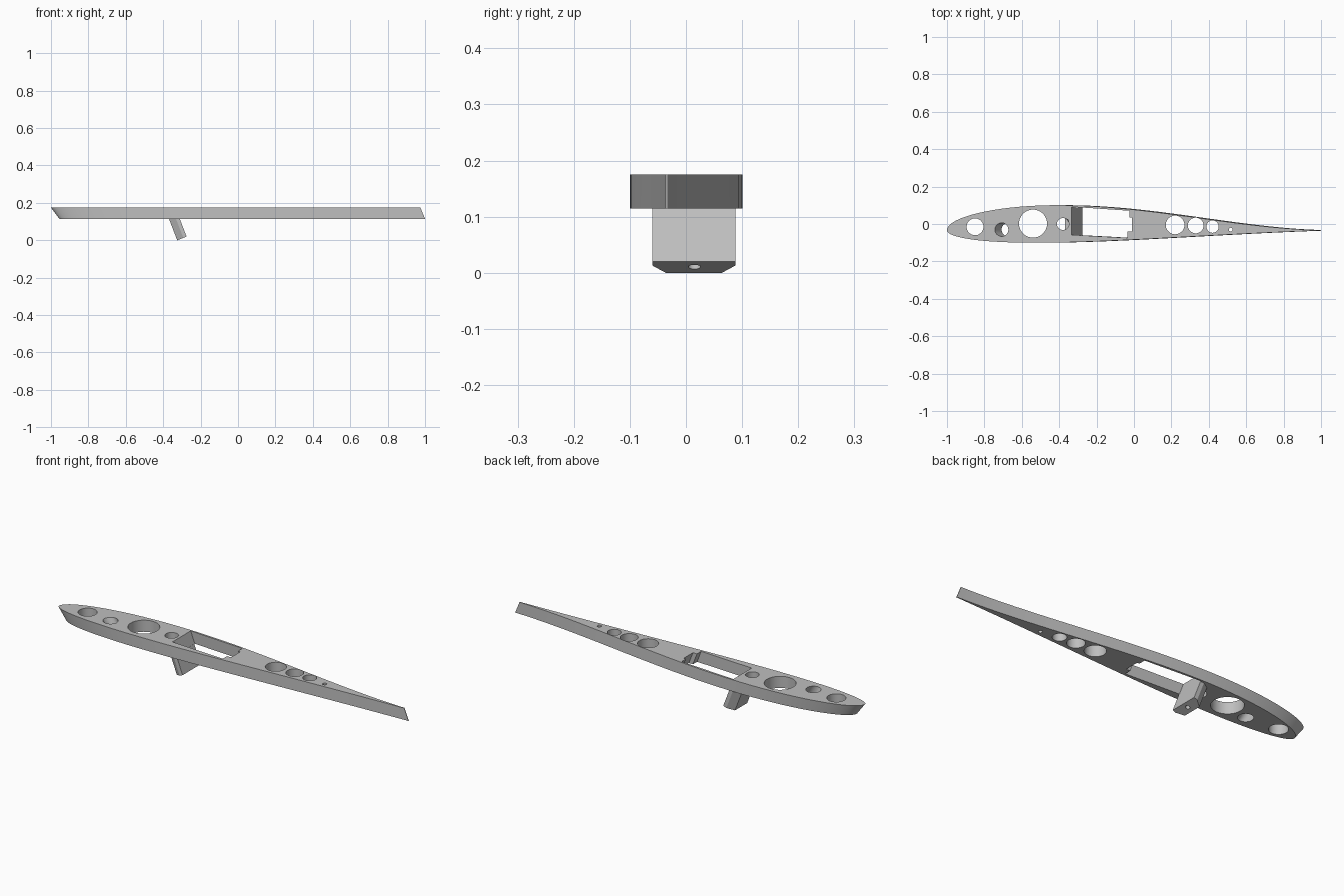
import bpy, bmesh, math
from mathutils import Vector

cube = bpy.data.objects.get("Cube")
if cube:
    bpy.data.objects.remove(cube, do_unlink=True)

grey = bpy.data.materials.new("plain_grey")
grey.use_nodes = True
COLOUR = (0.52, 0.52, 0.52, 1)
grey.diffuse_color = COLOUR
grey.node_tree.nodes["Principled BSDF"].inputs["Base Color"].default_value = COLOUR

TOP, BOTTOM = 0.175, 0.115
LEAN = 0.385                     # x gained per unit of height lost


def prism(name, lower, upper):
    """Solid between two matching rings of points."""
    bm = bmesh.new()
    a = [bm.verts.new(p) for p in lower]
    b = [bm.verts.new(p) for p in upper]
    bm.faces.new(a)
    bm.faces.new(b)
    for i in range(len(a)):
        j = (i + 1) % len(a)
        bm.faces.new((a[i], a[j], b[j], b[i]))
    bmesh.ops.recalc_face_normals(bm, faces=bm.faces)
    mesh = bpy.data.meshes.new(name)
    bm.to_mesh(mesh)
    bm.free()
    mesh.materials.append(grey)
    obj = bpy.data.objects.new(name, mesh)
    bpy.context.collection.objects.link(obj)
    return obj


def leaning_cutter(name, outline, lean, low=0.1, high=0.2):
    """Cutter whose outline is given at the top surface of the rib."""
    def ring(z):
        return [(x + lean * (TOP - z), y, z) for x, y in outline]
    return prism(name, ring(low), ring(high))


def circle(x, y, r, n=40):
    return [(x + r * math.cos(math.tau * i / n), y + r * math.sin(math.tau * i / n))
            for i in range(n)]


def cut(target, cutter):
    bpy.context.view_layer.objects.active = target
    mod = target.modifiers.new("cut", 'BOOLEAN')
    mod.operation, mod.solver, mod.object = 'DIFFERENCE', 'EXACT', cutter
    bpy.ops.object.modifier_apply(modifier=mod.name)
    bpy.data.objects.remove(cutter, do_unlink=True)


# Airfoil outline, as (chord fraction, y)
def upper_y(t):
    return -0.032 + math.sqrt(t) * (1 - t) * (0.325 + 0.218 * t - 0.493 * t * t)


def lower_y(t):
    return -0.034 - math.sqrt(t) * (1 - t) * (0.21 - 0.14 * t) - 0.002 * t


N = 48
steps = [(1 - math.cos(math.pi * i / N)) / 2 for i in range(N + 1)]
outline = [(t, upper_y(t)) for t in steps] + [(t, lower_y(t)) for t in reversed(steps)]

# Rib plate with leaning nose and tail
rib = prism("rib_plate",
            [(-0.955 + 1.955 * t, y, BOTTOM) for t, y in outline],
            [(-1 + 1.975 * t, y, TOP) for t, y in outline])

# Lightening holes
for x, y, r in ((-0.85, -0.015, 0.045), (-0.54, 0.002, 0.075), (-0.38, 0.0, 0.032),
                (0.22, -0.005, 0.05), (0.33, -0.008, 0.042), (0.42, -0.014, 0.033),
                (0.517, -0.03, 0.01)):
    cut(rib, leaning_cutter("hole_cutter", circle(x, y, r), 0))
cut(rib, leaning_cutter("slanted_hole_cutter", circle(-0.708, -0.03, 0.036), 0.6))

# Central opening with a stepped rear edge
opening = [(-0.335, -0.058), (-0.035, -0.074), (-0.035, -0.04), (-0.012, -0.04),
           (-0.012, 0.035), (-0.025, 0.035), (-0.025, 0.071), (-0.335, 0.092)]
cut(rib, leaning_cutter("opening_cutter", opening, LEAN))

# Slanted mounting tab with two bevelled long edges
section = [(0, -0.074), (0.35, -0.074), (1, -0.05), (1, 0.05), (0.35, 0.074), (0, 0.074)]
foot = Vector((-0.275, 0.014, 0.02))
across = Vector((-0.05, 0, -0.02))
foot_ring = [foot + across * d + Vector((0, y, 0)) for d, y in section]
neck_z = BOTTOM + 0.0005
neck_ring = [p + Vector((-LEAN, 0, 1)) * (neck_z - p.z) for p in foot_ring]
tab = prism("mounting_tab", foot_ring, neck_ring)

# Screw hole along the tab, continuing through the rib
screw = circle(-0.362, 0.015, 0.011, 24)
for part in (rib, tab):
    cut(part, leaning_cutter("screw_cutter", screw, LEAN, -0.05, 0.22))

# Smooth curved walls, keep sharp rims
for obj in (rib, tab):
    bpy.ops.object.select_all(action='DESELECT')
    obj.select_set(True)
    bpy.context.view_layer.objects.active = obj
    bpy.ops.object.shade_smooth_by_angle(angle=math.radians(30))
